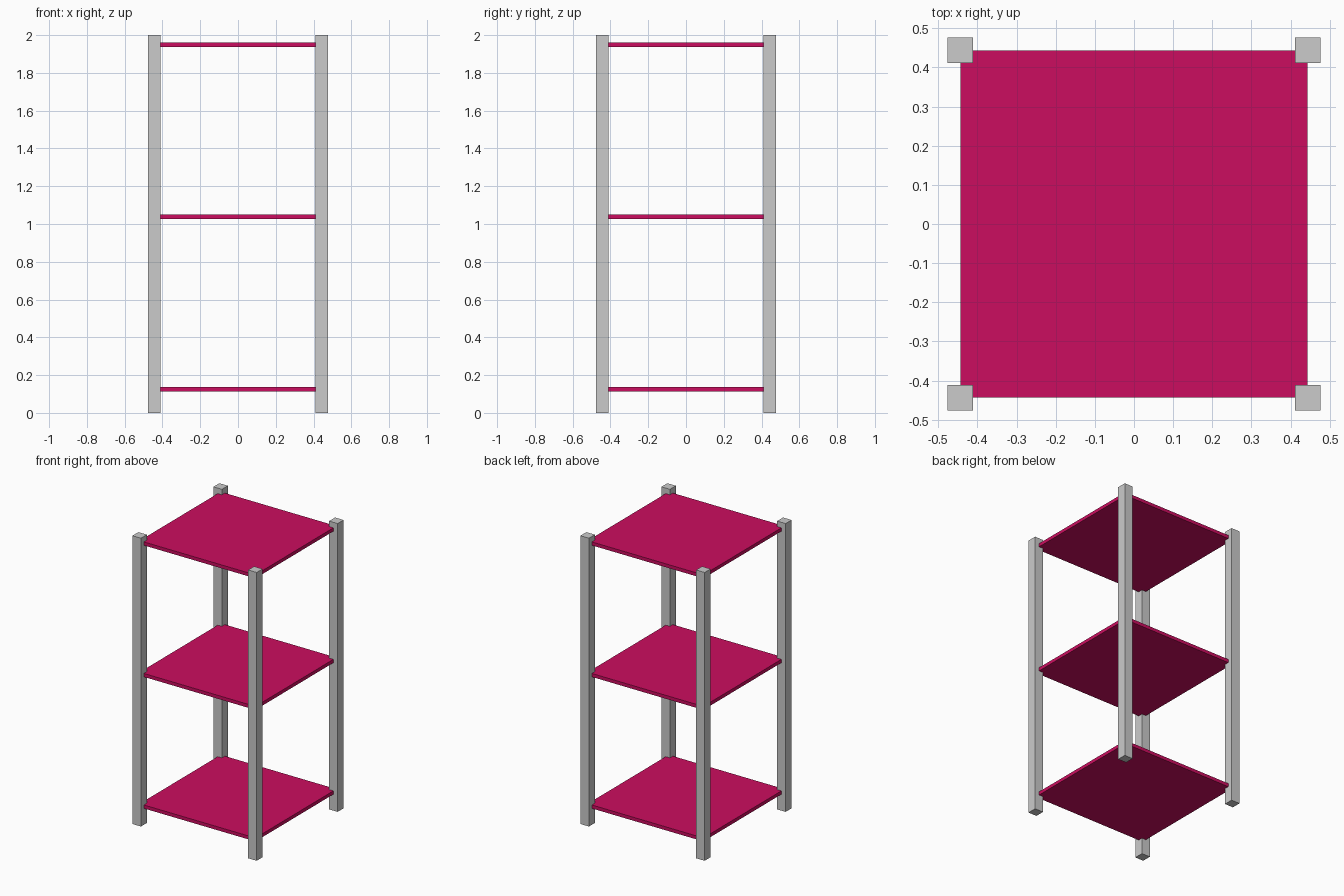
import bpy

if "Cube" in bpy.data.objects:
    bpy.data.objects.remove(bpy.data.objects["Cube"])

SPAN = 0.444        # distance of post axes from the centre
POST = 0.065        # post side length
SHELF = 0.024       # shelf thickness


def material(name, color):
    mat = bpy.data.materials.new(name)
    mat.diffuse_color = (*color, 1)
    mat.use_nodes = True
    mat.node_tree.nodes["Principled BSDF"].inputs["Base Color"].default_value = mat.diffuse_color
    return mat


def box(name, center, size, mat):
    bpy.ops.mesh.primitive_cube_add(size=1, location=center)
    obj = bpy.context.object
    obj.name = name
    obj.scale = size
    bpy.ops.object.transform_apply(location=False, rotation=False, scale=True)
    obj.data.materials.append(mat)
    return obj


grey = material("light grey", (0.6, 0.6, 0.6))
pink = material("raspberry pink", (0.6, 0.004, 0.115))

# Four square corner posts
for side, x in (("left", -SPAN), ("right", SPAN)):
    for end, y in (("front", -SPAN), ("back", SPAN)):
        box(f"{end}_{side}_post", (x, y, 1), (POST, POST, 2), grey)

# Three shelves whose corners reach the post axes
for level, z in (("bottom", 0.125), ("middle", 1.0375), ("top", 1.95)):
    box(f"{level}_shelf", (0, 0, z), (2 * SPAN, 2 * SPAN, SHELF), pink)
